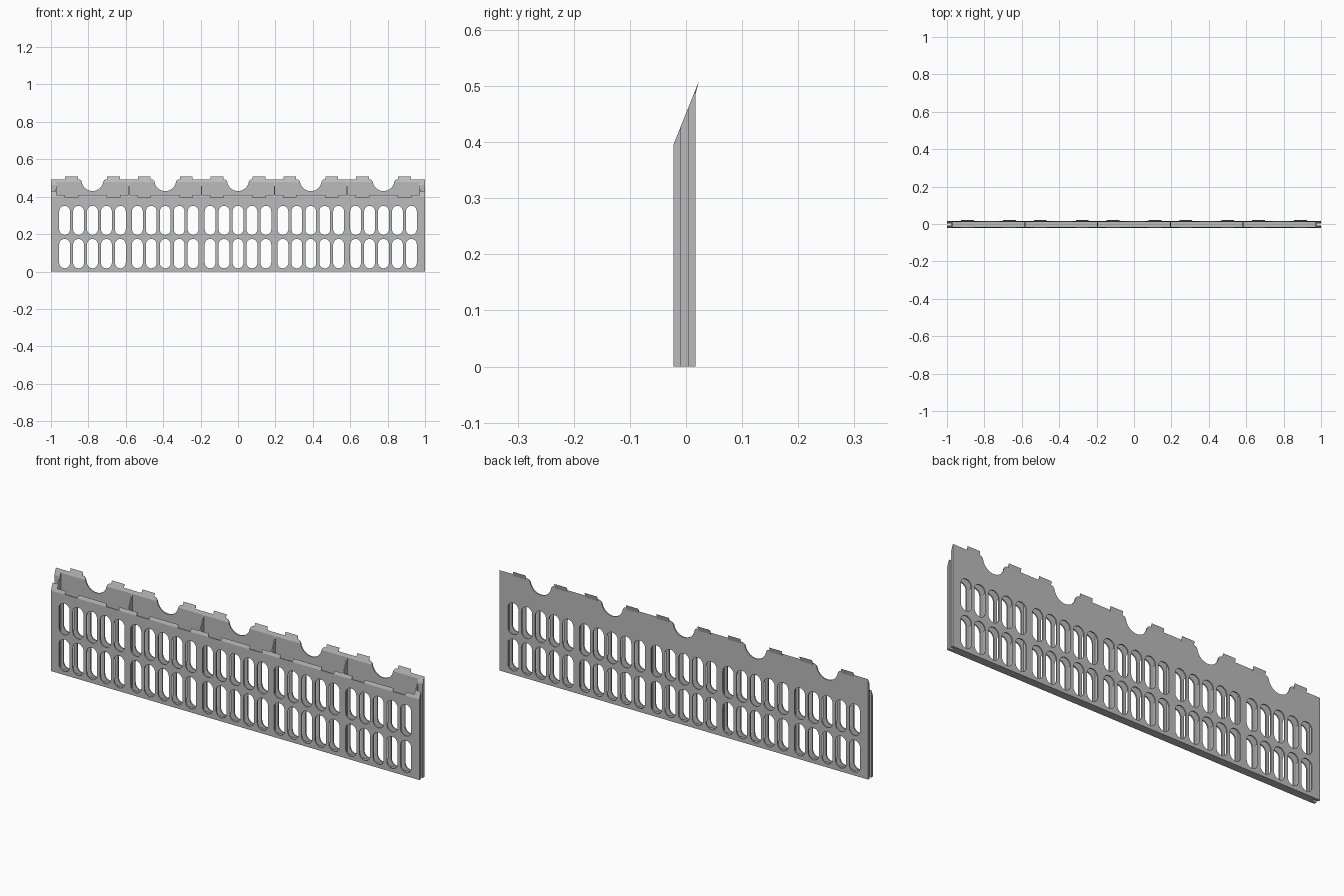
import bpy, bmesh, math

if "Cube" in bpy.data.objects:
    bpy.data.objects.remove(bpy.data.objects["Cube"])

PITCH = 0.389                      # width of one bay
BAYS = [(i - 2) * PITCH for i in range(5)]
FRONT, BACK, TIP = -0.0225, 0.0165, 0.0225
WALL = 0.006
SLOPE = 2.5


def top(y):
    """Height of the slanted rim at depth y."""
    return 0.395 + (y - FRONT) * SLOPE


grey = bpy.data.materials.new("grey_plastic")
grey.diffuse_color = (0.5, 0.5, 0.5, 1)
grey.use_nodes = True
grey.node_tree.nodes["Principled BSDF"].inputs["Base Color"].default_value = grey.diffuse_color


def prism(bm, pts, depth, place):
    """Extrude a 2D outline between two depths; place maps (a, b, d) to xyz."""
    a, b = ([bm.verts.new(place(p[0], p[1], d)) for p in pts] for d in depth)
    bm.faces.new(a)
    bm.faces.new(b[::-1])
    for i in range(len(pts)):
        j = (i + 1) % len(pts)
        bm.faces.new((a[j], a[i], b[i], b[j]))


def along_x(a, b, d):
    return (d, a, b)


def along_y(a, b, d):
    return (a, d, b)


def box(bm, x0, x1, y0, y1, z0, z1):
    prism(bm, [(y0, z0), (y1, z0), (y1, z1), (y0, z1)], (x0, x1), along_x)


def finish(name, bm):
    bmesh.ops.recalc_face_normals(bm, faces=bm.faces)
    me = bpy.data.meshes.new(name)
    bm.to_mesh(me)
    bm.free()
    ob = bpy.data.objects.new(name, me)
    bpy.context.collection.objects.link(ob)
    me.materials.append(grey)
    return ob


def arc(cx, cz, r, a0, a1, n):
    return [(cx + r * math.cos(math.radians(a0 + (a1 - a0) * i / n)),
             cz + r * math.sin(math.radians(a0 + (a1 - a0) * i / n)))
            for i in range(n + 1)]


def cut(body, name, bm):
    cutter = finish(name, bm)
    cutter.hide_render = True
    mod = body.modifiers.new(name, 'BOOLEAN')
    mod.operation, mod.solver, mod.object = 'DIFFERENCE', 'EXACT', cutter
    bpy.context.view_layer.objects.active = body
    bpy.ops.object.modifier_apply(modifier=name)
    bpy.data.objects.remove(cutter)


# Slant-topped body
bm = bmesh.new()
prism(bm, [(FRONT, 0), (BACK, 0), (BACK, top(BACK)), (FRONT, top(FRONT))], (-1, 1), along_x)
body = finish("slotted_tray", bm)

# Open-topped pockets and grooves in both ends
bm = bmesh.new()
for x in BAYS:
    h = (PITCH - WALL) / 2
    box(bm, x - h, x + h, FRONT + WALL, BACK - WALL, 0.008, 0.6)
for s in (-1, 1):
    x0, x1 = sorted((s * 0.9755, s * 1.1))
    box(bm, x0, x1, -0.009, 0.004, -0.1, 0.6)
cut(body, "pocket_cutter", bm)

# Rounded slots through both walls
bm = bmesh.new()
R = 0.029
for x in BAYS:
    for k in range(-2, 3):
        cx = x + k * 0.0745
        for z0, z1 in ((0.017, 0.174), (0.196, 0.351)):
            pts = arc(cx, z1 - R, R, 0, 180, 12) + arc(cx, z0 + R, R, 180, 360, 12)
            prism(bm, pts, (-0.1, 0.1), along_y)
cut(body, "slot_cutter", bm)

# Finger scallops with rounded shoulders in the back wall
bm = bmesh.new()
rim, r, cz, tilt = top(BACK), 0.058, 0.488, 10
s = math.sin(math.radians(tilt))
rf = (rim - cz + r * s) / (1 - s)
fx = (r + rf) * math.cos(math.radians(tilt))
for x in BAYS:
    pts = ([(x - fx, 0.6)] + arc(x - fx, rim - rf, rf, 90, tilt, 6)
           + arc(x, cz, r, 180 + tilt, 360 - tilt, 20)
           + arc(x + fx, rim - rf, rf, 180 - tilt, 90, 6) + [(x + fx, 0.6)])
    prism(bm, pts, (-0.1, 0.1), along_y)
cut(body, "scallop_cutter", bm)

# Notches in the front rim, matching the tabs on the back rim
TABS = [x + d for x in BAYS for d in (-0.112, 0.112)]
bm = bmesh.new()
for x in TABS:
    box(bm, x - 0.034, x + 0.034, FRONT - 0.02, FRONT + WALL + 0.002, 0.3955, 0.6)
cut(body, "notch_cutter", bm)

# Wedge tabs leaning out over the back
bm = bmesh.new()
for x in TABS:
    prism(bm, [(BACK - 0.002, 0.478), (BACK, 0.483), (TIP, top(TIP)),
               (BACK - 0.002, top(BACK - 0.002))], (x - 0.034, x + 0.034), along_x)
finish("rim_tabs", bm)
